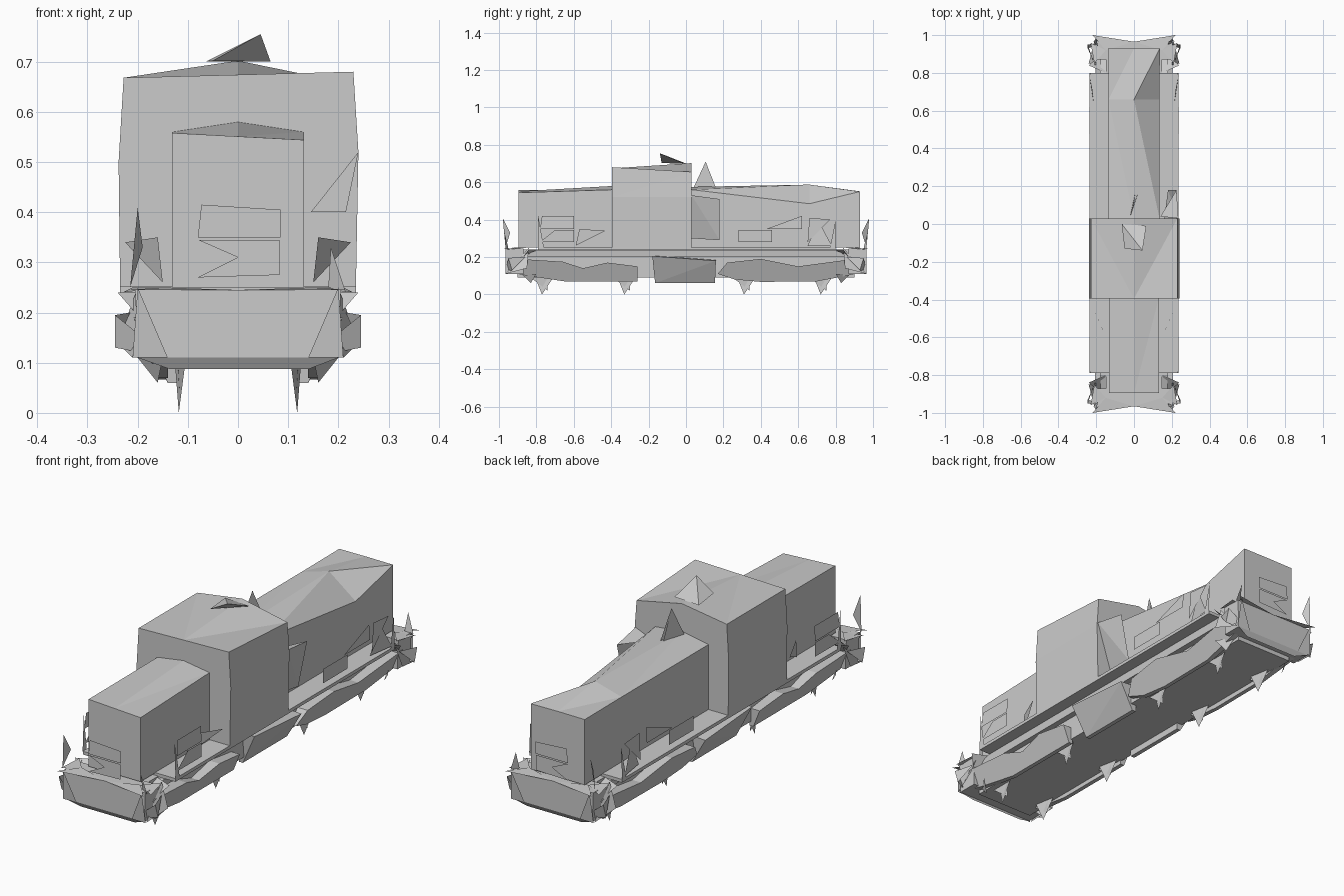
import bpy, bmesh
from mathutils import Vector

cube = bpy.data.objects.get("Cube")
if cube:
    bpy.data.objects.remove(cube, do_unlink=True)

grey = bpy.data.materials.new("plain grey")
grey.use_nodes = True
grey.diffuse_color = (0.6, 0.6, 0.6, 1)
grey.node_tree.nodes["Principled BSDF"].inputs["Base Color"].default_value = grey.diffuse_color


def finish(name, bm):
    bmesh.ops.recalc_face_normals(bm, faces=bm.faces)
    mesh = bpy.data.meshes.new(name)
    bm.to_mesh(mesh)
    bm.free()
    mesh.materials.append(grey)
    ob = bpy.data.objects.new(name, mesh)
    bpy.context.collection.objects.link(ob)
    return ob


def box(name, lo, hi):
    bm = bmesh.new()
    bmesh.ops.create_cube(bm, size=1)
    lo, hi = Vector(lo), Vector(hi)
    for v in bm.verts:
        v.co = (lo + hi) / 2 + v.co * (hi - lo)
    return finish(name, bm)


def loft(name, sections):
    """Join equal-length rings of points and cap both ends."""
    bm = bmesh.new()
    rings = [[bm.verts.new(p) for p in s] for s in sections]
    n = len(rings[0])
    for a, b in zip(rings, rings[1:]):
        for i in range(n):
            j = (i + 1) % n
            bm.faces.new((a[i], a[j], b[j], b[i]))
    bm.faces.new(rings[0])
    bm.faces.new(rings[-1])
    bmesh.ops.triangulate(bm, faces=[f for f in bm.faces if len(f.verts) == 4])
    return finish(name, bm)


def shell(y, w, base, left, ridge, right):
    """Gabled cross-section at y."""
    return [(-w, y, base), (w, y, base), (w, y, right), (0, y, ridge), (-w, y, left)]


def cab_section(y, left, ridge, right):
    """Gabled cross-section with slightly bulging walls."""
    return [(-.235, y, .25), (.235, y, .25), (.24, y, .52), (.23, y, right),
            (0, y, ridge), (-.228, y, left), (-.238, y, .5)]


def sheets(name, faces, sx=(1,), sy=(1,)):
    """Thin folded sheets, repeated in the mirrored positions."""
    bm = bmesh.new()
    for mx in sx:
        for my in sy:
            for f in faces:
                bm.faces.new([bm.verts.new((x * mx, y * my, z)) for x, y, z in f])
    return finish(name, bm)


def side_plate(name, outline, side, inner, outer, flare):
    """Plate along one side whose outer face leans outward with height."""
    return loft(name, [[(side * inner, y, z) for y, z in outline],
                       [(side * (outer + flare * (z - .07)), y, z) for y, z in outline]])


BOTH = (-1, 1)

# Running deck and underframe
box("deck", (-.235, -.79, .237), (.235, .8, .252))
box("frame", (-.148, -.9, .09), (.148, .9, .24))
for s, end in ((-1, "front"), (1, "rear")):
    loft(end + "_sill", [
        [(-.2, y * s, .11), (.2, y * s, .11), (.205, y * s, .245), (-.205, y * s, .245)]
        for y in (.87, .965)])
    sheets(end + "_apron", [[(-.2, .965 * s, .11), (-.135, .95 * s, .087),
                             (.14, .95 * s, .087), (.2, .965 * s, .11)]])

# Hoods and cab
loft("front_hood", [shell(-.895, .132, .25, .558, .551, .544),
                    shell(-.39, .132, .25, .56, .58, .56)])
loft("rear_hood", [shell(.03, .135, .25, .55, .575, .56),
                   shell(.66, .135, .25, .55, .587, .485),
                   shell(.93, .137, .25, .55, .551, .55)])
loft("cab", [cab_section(-.395, .668, .674, .68), cab_section(.03, .668, .702, .655)])

# Roof horn and exhaust fin
sheets("horn", [
    [(-.065, 0, .7), (.065, -.01, .7), (.045, -.14, .755)],
    [(-.065, 0, .7), (.045, -.14, .755), (-.05, -.13, .702)],
    [(.065, -.01, .7), (.045, -.14, .755), (-.05, -.13, .702)]])
sheets("exhaust_fin", [[(-.02, .04, .57), (.02, .16, .57), (0, .105, .71)],
                       [(-.02, .04, .57), (.005, .16, .57), (0, .105, .71)]])

# Cab rear corner box and front window
sheets("cab_corner_box", [
    [(.235, .03, .53), (.225, .18, .51), (.18, .18, .29)],
    [(.235, .03, .53), (.18, .18, .29), (.16, .03, .3)],
    [(.235, .03, .53), (.225, .18, .51), (.14, .04, .5)]])
sheets("cab_window", [[(.145, -.398, .4), (.215, -.398, .4), (.24, -.398, .52)]])

# Railings along the deck edge and across both ends
sheets("side_railings", [
    [(.235, -.78, .35), (.235, -.6, .35), (.232, -.6, .42), (.232, -.77, .42)],
    [(.235, -.78, .28), (.235, -.6, .28), (.235, -.6, .345), (.235, -.7, .345)],
    [(.235, .28, .28), (.235, .46, .28), (.235, .46, .345), (.235, .28, .345)],
    [(.235, .43, .35), (.235, .62, .35), (.232, .62, .42)],
    [(.225, .65, .28), (.225, .77, .4), (.225, .66, .41)],
    [(.215, .65, .26), (.235, .78, .26), (.22, .71, .39)],
    [(.15, -.59, .26), (.16, -.57, .35), (.225, -.43, .34)]], sx=BOTH)
sheets("end_railings", [
    [(-.08, .97, .35), (.085, .97, .35), (.085, .97, .405), (-.073, .97, .415)],
    [(-.08, .97, .27), (.083, .97, .275), (.083, .97, .345), (-.08, .97, .345),
     (0, .97, .31)]], sy=BOTH)

# Truck side frames, step boards and fuel tank
front_truck = [(-.95, .12), (-.85, .1), (-.65, .07), (-.26, .07), (-.26, .15),
               (-.42, .17), (-.55, .14), (-.66, .175), (-.9, .19)]
rear_truck = [(.17, .11), (.26, .08), (.4, .067), (.7, .07), (.86, .1), (.95, .12),
              (.9, .19), (.6, .15), (.4, .19), (.22, .17)]
step_board = [(-.9, .2), (.9, .2), (.8, .235), (-.8, .235)]
for s, side in ((1, "left"), (-1, "right")):
    side_plate(side + "_front_truck", front_truck, s, .14, .16, .4)
    side_plate(side + "_rear_truck", rear_truck, s, .14, .16, .4)
    side_plate(side + "_step_board", step_board, s, .14, .16, .12)
    loft(side + "_fuel_tank", [
        [(s * .12, y0, .06), (s * .14, y0, .06), (s * .21, y1, z), (s * .12, y1, z + .005)]
        for y0, y1, z in ((-.165, -.18, .205), (.155, .16, .18))])

# Wheel flange fins below the frame
for i, y in enumerate((-.77, -.33, .31, .72)):
    sheets(f"wheel_fins_{i}", [
        [(.105, y - .04, .1), (.125, y + .06, .09), (.118, y, 0)],
        [(.12, y - .06, .09), (.12, y + .03, .1), (.115, y + .03, .02)]], sx=BOTH)

# Corner steps
sheets("corner_steps", [
    [(.215, .86, .2), (.245, .95, .195), (.245, .93, .13)],
    [(.245, .95, .195), (.245, .93, .13), (.14, .965, .11)],
    [(.14, .97, .11), (.21, .97, .11), (.2, .985, .25)],
    [(.21, .965, .11), (.24, .85, .14), (.2, .84, .25)],
    [(.15, .8, .24), (.24, .84, .24), (.17, .9, .16)],
    [(.16, .83, .06), (.15, .88, .11), (.2, .8, .11)]], sx=BOTH, sy=BOTH)

# Corner handrails and flared deck corners
sheets("tall_handrails", [[(-.215, .965, .25), (-.2, .98, .41), (-.19, .94, .33)]], sy=BOTH)
sheets("short_handrails", [[(.215, .965, .24), (.185, .97, .33), (.18, .95, .25)]], sy=BOTH)
sheets("deck_corners", [
    [(.22, 1, .245), (0, .965, .245), (.15, .92, .25)],
    [(.15, .92, .25), (.23, .96, .24), (.21, .85, .25)]], sx=BOTH, sy=BOTH)
sheets("deck_side_rails", [
    [(.236, -.79, .25), (.236, -.76, .25), (.23, -.79, .42)],
    [(.236, .77, .25), (.236, .8, .25), (.23, .8, .4)]], sx=BOTH)
